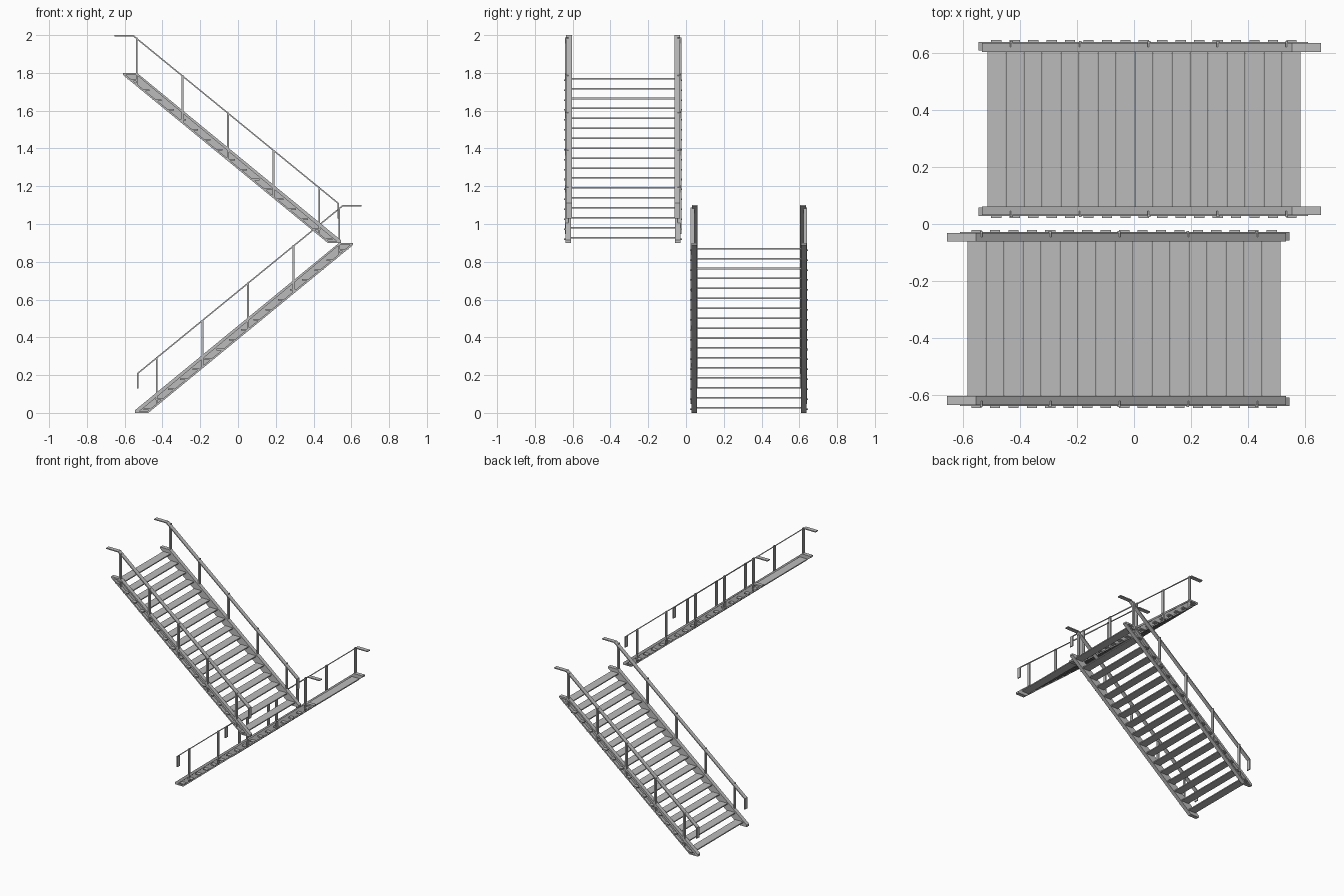
import bpy
import bmesh
from math import pi
from mathutils import Matrix, Vector

cube = bpy.data.objects.get("Cube")
if cube:
    bpy.data.objects.remove(cube, do_unlink=True)

steel = bpy.data.materials.new("grey steel")
steel.use_nodes = True
GREY = (0.5, 0.5, 0.5, 1)
steel.diffuse_color = GREY
steel.node_tree.nodes["Principled BSDF"].inputs["Base Color"].default_value = GREY

SLOPE = 0.82
STEPS = 17
MID = 0.333          # centre line of a flight in y
PLACES = {
    "lower": Matrix.Identity(4),
    "upper": Matrix.Translation((0, 0, 0.9)) @ Matrix.Rotation(pi, 4, "Z"),
}


def add_prism(bm, outline, y0, y1):
    """Extrude an x-z outline from y0 to y1."""
    a = [bm.verts.new((x, y0, z)) for x, z in outline]
    b = [bm.verts.new((x, y1, z)) for x, z in outline]
    bm.faces.new(a)
    bm.faces.new(b[::-1])
    n = len(outline)
    for i in range(n):
        j = (i + 1) % n
        bm.faces.new((a[j], a[i], b[i], b[j]))


def add_box(bm, x0, x1, y0, y1, z0, z1):
    add_prism(bm, [(x0, z0), (x1, z0), (x1, z1), (x0, z1)], y0, y1)


def ribbon(path, thick):
    """Outline of a flat bar that follows a path, with mitred bends."""
    pts = [Vector(p) for p in path]
    left, right = [], []
    for i, p in enumerate(pts):
        d0 = (p - pts[max(i - 1, 0)]).normalized()
        d1 = (pts[min(i + 1, len(pts) - 1)] - p).normalized()
        d = (d0 + d1).normalized()
        n = Vector((-d.y, d.x))
        ref = d1 if d1.length else d0
        n *= thick / 2 / d.dot(ref)
        left.append(p + n)
        right.append(p - n)
    return [tuple(p) for p in left + right[::-1]]


def finish(name, bm, place):
    bmesh.ops.recalc_face_normals(bm, faces=bm.faces)
    mesh = bpy.data.meshes.new(name)
    bm.to_mesh(mesh)
    bm.free()
    mesh.materials.append(steel)
    ob = bpy.data.objects.new(name, mesh)
    ob.matrix_world = place
    bpy.context.collection.objects.link(ob)


def top_edge(x):
    return 0.9 + SLOPE * (x - 0.535)


def bottom_edge(x):
    return SLOPE * (x + 0.475)


def tread_spot(i):
    return -0.483 + 0.0647 * i, 0.028 + 0.0526 * i


def build_flight(level, place):
    # Treads
    bm = bmesh.new()
    for i in range(STEPS):
        x, z = tread_spot(i)
        add_box(bm, x - 0.0315, x + 0.0315, MID - 0.278, MID + 0.278, z - 0.004, z + 0.004)
    finish(level + "_treads", bm, place)

    for side, s in (("inner", -1), ("outer", 1)):
        def y(offset):
            return MID + s * offset

        # Stringer: web plus sloped flanges, level at both ends
        bm = bmesh.new()
        add_prism(bm, [(-0.545, 0), (-0.545, top_edge(-0.545)), (0.535, 0.9),
                       (0.61, 0.9), (0.61, bottom_edge(0.61)), (-0.475, 0)],
                  y(0.276), y(0.284))
        t = 0.013
        add_prism(bm, [(-0.545, 0), (-0.545, top_edge(-0.545)), (0.535, 0.9),
                       (0.55, 0.9), (-0.53, top_edge(-0.545) - t)], y(0.276), y(0.305))
        add_prism(bm, [(-0.49, 0), (-0.475, 0), (0.61, bottom_edge(0.61)),
                       (0.595, 0.89)], y(0.276), y(0.305))
        add_box(bm, 0.535, 0.61, y(0.276), y(0.305), 0.888, 0.9)
        add_box(bm, -0.545, -0.475, y(0.276), y(0.305), 0, 0.008)
        finish(f"{level}_{side}_stringer", bm, place)

        # Tread brackets on the outside of the stringer
        bm = bmesh.new()
        for i in range(STEPS):
            x, z = tread_spot(i)
            add_box(bm, x - 0.018, x + 0.018, y(0.28), y(0.312), z - 0.012, z - 0.004)
        finish(f"{level}_{side}_brackets", bm, place)

        # Handrail: flat bar, turned down at the foot and level at the head
        bm = bmesh.new()
        path = [(-0.53, 0.13), (-0.53, 0.21), (0.555, 1.097), (0.655, 1.097)]
        add_prism(bm, ribbon(path, 0.007), y(0.271), y(0.301))
        finish(f"{level}_{side}_handrail", bm, place)

        # Posts with a foot plate
        bm = bmesh.new()
        for i in range(5):
            x = -0.43 + 0.2415 * i
            rail = 0.21 + SLOPE * (x + 0.53)
            add_box(bm, x - 0.005, x + 0.005, y(0.288), y(0.308),
                    bottom_edge(x) + 0.01, rail + 0.003)
        finish(f"{level}_{side}_posts", bm, place)


for level, place in PLACES.items():
    build_flight(level, place)
